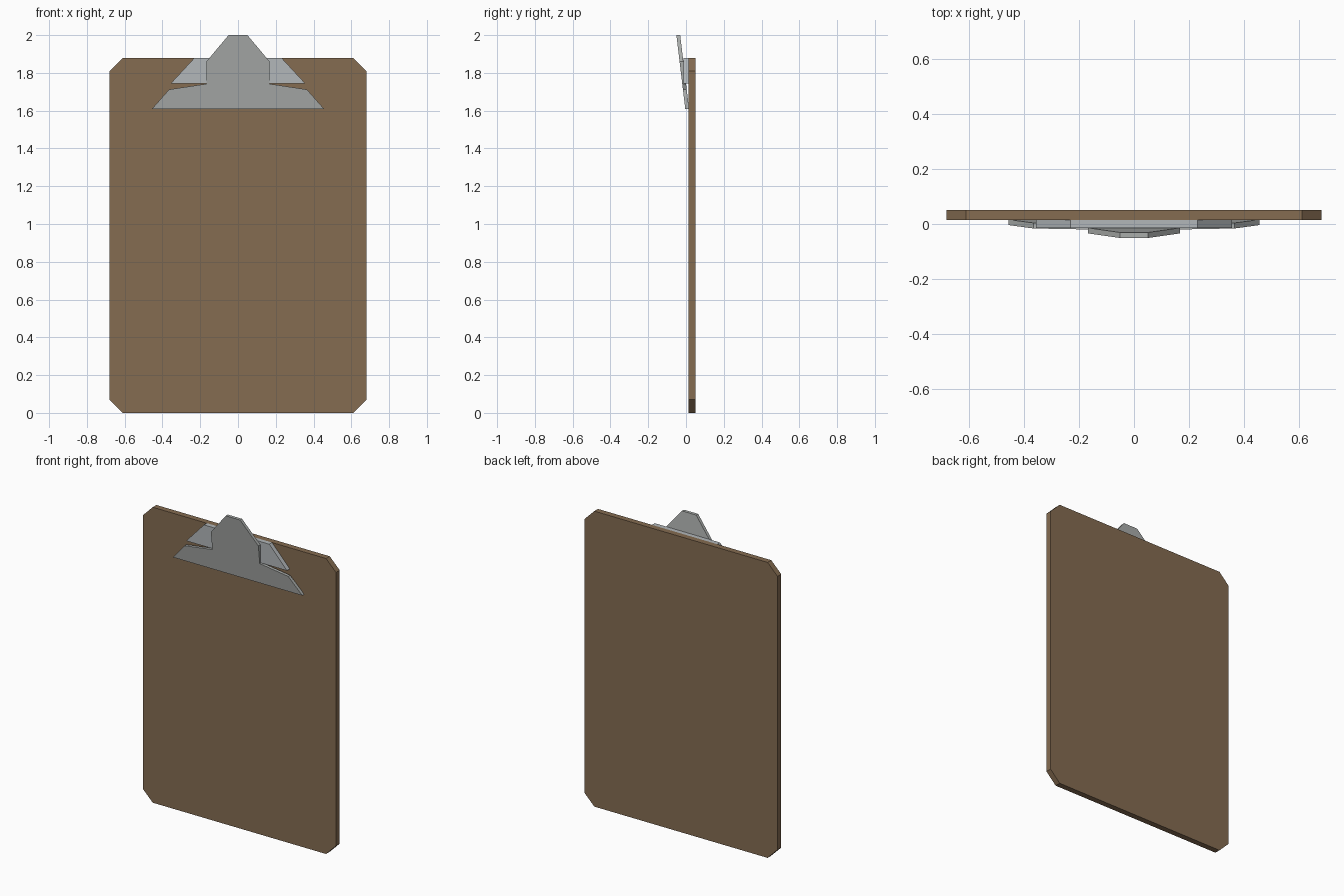
import bpy, bmesh

if "Cube" in bpy.data.objects:
    bpy.data.objects.remove(bpy.data.objects["Cube"])


def srgb(r, g, b):
    def lin(c):
        c /= 255
        return c / 12.92 if c <= 0.04045 else ((c + 0.055) / 1.055) ** 2.4
    return (lin(r), lin(g), lin(b), 1)


def material(name, rgb):
    m = bpy.data.materials.new(name)
    m.diffuse_color = srgb(*rgb)
    m.use_nodes = True
    m.node_tree.nodes["Principled BSDF"].inputs["Base Color"].default_value = m.diffuse_color
    return m


def plate(name, half, front, thick, mat):
    """Extrude a mirrored x-z outline along y; front(z) gives the front face's y."""
    outline = half + [(-x, z) for x, z in reversed(half)]
    bm = bmesh.new()
    face = bm.faces.new([bm.verts.new((x, front(z), z)) for x, z in outline])
    ext = bmesh.ops.extrude_face_region(bm, geom=[face], use_keep_orig=True)
    moved = [g for g in ext["geom"] if isinstance(g, bmesh.types.BMVert)]
    bmesh.ops.translate(bm, verts=moved, vec=(0, thick, 0))
    bmesh.ops.recalc_face_normals(bm, faces=bm.faces)
    mesh = bpy.data.meshes.new(name)
    bm.to_mesh(mesh)
    bm.free()
    mesh.materials.append(mat)
    ob = bpy.data.objects.new(name, mesh)
    bpy.context.collection.objects.link(ob)
    return ob


brown = material("brown hardboard", (133, 108, 81))
steel = material("grey steel", (170, 173, 171))
pale = material("pale steel", (178, 183, 186))

# Board with clipped corners
plate("board", [(0.61, 0), (0.68, 0.07), (0.68, 1.81), (0.61, 1.88)],
      lambda z: 0.014, 0.037, brown)

# Fixed clip base lying on the board
plate("clip_base", [(0.355, 1.745), (0.23, 1.88)],
      lambda z: -0.014, 0.029, pale)

# Tilted clip lever with jaw and thumb tab
plate("clip_lever", [(0.455, 1.61), (0.365, 1.712), (0.167, 1.742),
                     (0.167, 1.86), (0.05, 2.0)],
      lambda z: -0.004 - (z - 1.61) * 0.12, 0.02, steel)
